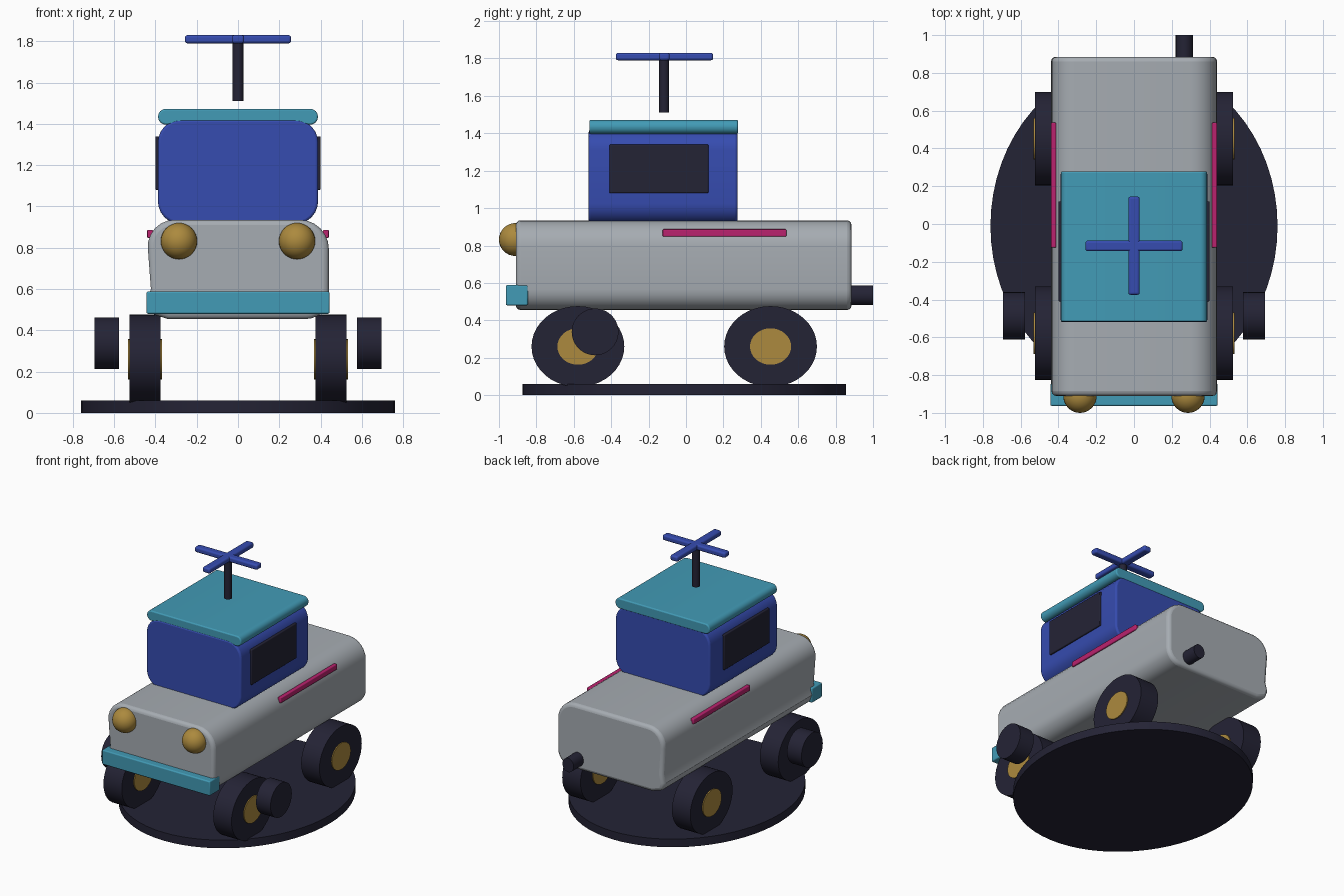
import bpy, bmesh, math
from mathutils import Vector

if "Cube" in bpy.data.objects:
    bpy.data.objects.remove(bpy.data.objects["Cube"], do_unlink=True)


def material(name, rgb):
    lin = [((c / 255 + 0.055) / 1.055) ** 2.4 for c in rgb] + [1]
    m = bpy.data.materials.new(name)
    m.use_nodes = True
    m.diffuse_color = lin
    m.node_tree.nodes["Principled BSDF"].inputs["Base Color"].default_value = lin
    return m


GREY = material("body grey", (166, 172, 178))
BLUE = material("cab blue", (54, 76, 176))
TEAL = material("trim teal", (66, 155, 182))
DARK = material("rubber dark", (36, 35, 53))
GOLD = material("lamp gold", (172, 138, 62))
PINK = material("stripe pink", (186, 34, 110))


def finish(bm, name, mat, bevel=0, segments=3):
    bmesh.ops.recalc_face_normals(bm, faces=bm.faces)
    mesh = bpy.data.meshes.new(name)
    bm.to_mesh(mesh)
    bm.free()
    mesh.materials.append(mat)
    ob = bpy.data.objects.new(name, mesh)
    bpy.context.collection.objects.link(ob)
    bpy.ops.object.select_all(action="DESELECT")
    ob.select_set(True)
    bpy.context.view_layer.objects.active = ob
    if bevel:
        mod = ob.modifiers.new("soft edges", "BEVEL")
        mod.width, mod.segments = bevel, segments
        mod.limit_method, mod.angle_limit = "ANGLE", math.radians(50)
    bpy.ops.object.shade_smooth_by_angle(angle=math.radians(35))
    return ob


def box(name, mat, lo, hi, bevel=0):
    lo, hi = Vector(lo), Vector(hi)
    bm = bmesh.new()
    bmesh.ops.create_cube(bm, size=1)
    for v in bm.verts:
        v.co = (lo + hi) / 2 + v.co * (hi - lo)
    return finish(bm, name, mat, bevel)


def cylinder(name, mat, centre, size, axis, segments=40):
    """Elliptical cylinder whose full extents are given by size."""
    bm = bmesh.new()
    bmesh.ops.create_cone(bm, cap_ends=True, segments=segments,
                          radius1=0.5, radius2=0.5, depth=1)
    for v in bm.verts:
        x, y, z = v.co
        p = {"x": (z, x, y), "y": (x, z, y), "z": (x, y, z)}[axis]
        v.co = Vector(centre) + Vector(p) * Vector(size)
    return finish(bm, name, mat)


def rounded(corners, steps=6):
    """Round each (x, z, radius) corner with a quadratic curve."""
    out, n = [], len(corners)
    for i, (x, z, r) in enumerate(corners):
        p = Vector((x, z))
        if not r:
            out.append(p)
            continue
        a = p + (Vector(corners[i - 1][:2]) - p).normalized() * r
        b = p + (Vector(corners[(i + 1) % n][:2]) - p).normalized() * r
        for k in range(steps + 1):
            t = k / steps
            # mix of curve and corner approximates a circular arc
            w = 2 * t * (1 - t) * math.sqrt(0.5)
            total = (1 - t) ** 2 + w + t * t
            out.append((a * (1 - t) ** 2 + p * w + b * t * t) / total)
    return out


def extrude(name, mat, corners, y0, y1, bevel):
    bm = bmesh.new()
    face = bm.faces.new([bm.verts.new((p.x, y0, p.y)) for p in rounded(corners)])
    new = bmesh.ops.extrude_face_region(bm, geom=[face])["geom"]
    for v in new:
        if isinstance(v, bmesh.types.BMVert):
            v.co.y = y1
    return finish(bm, name, mat, bevel)


# Ground disc
cylinder("base_disc", DARK, (0, -0.01, 0.03), (1.52, 1.73, 0.06), "z", 64)

# Main body, with a shallow ledge low on one side
extrude("body", GREY, [(0.44, 0.455, 0.11), (0.44, 0.935, 0.14),
                       (-0.447, 0.935, 0.14), (-0.422, 0.6, 0),
                       (-0.44, 0.54, 0), (-0.42, 0.48, 0), (-0.34, 0.455, 0)],
        -0.91, 0.885, 0.025)

# Cab and roof
extrude("cab", BLUE, [(0.388, 0.915, 0.11), (0.388, 1.42, 0.11),
                      (-0.388, 1.42, 0.11), (-0.388, 0.915, 0.11)],
        -0.52, 0.275, 0.012)
extrude("roof", TEAL, [(0.387, 1.397, 0.036), (0.387, 1.472, 0.036),
                       (-0.387, 1.472, 0.036), (-0.387, 1.397, 0.036)],
        -0.517, 0.278, 0.008)

# Rotor
cylinder("rotor_mast", DARK, (0, -0.117, 1.66), (0.054, 0.054, 0.3), "z", 24)
box("rotor_blade_across", BLUE, (-0.257, -0.144, 1.79), (0.257, -0.088, 1.83), 0.012)
box("rotor_blade_along", BLUE, (-0.03, -0.375, 1.79), (0.03, 0.145, 1.83), 0.012)

# Bumper and tailpipe
box("bumper", TEAL, (-0.443, -0.963, 0.48), (0.443, -0.845, 0.588), 0.008)
cylinder("tailpipe", DARK, (0.267, 0.9, 0.535), (0.092, 0.2, 0.104), "y", 24)

# Mirrored parts
for side, s in (("left", 1), ("right", -1)):
    for end, y in (("front", -0.578), ("rear", 0.452)):
        cylinder(f"{end}_{side}_wheel", DARK, (s * 0.45, y, 0.26),
                 (0.15, 0.496, 0.432), "x")
        cylinder(f"{end}_{side}_hub", GOLD, (s * 0.45, y, 0.26),
                 (0.164, 0.22, 0.195), "x", 32)
    cylinder(f"{side}_side_drum", DARK, (s * 0.635, -0.486, 0.338),
             (0.118, 0.25, 0.25), "x")
    box(f"{side}_window", DARK, (min(s * 0.375, s * 0.4), -0.41, 1.08),
        (max(s * 0.375, s * 0.4), 0.12, 1.34), 0.006)
    box(f"{side}_stripe", PINK, (min(s * 0.412, s * 0.44), -0.125, 0.847),
        (max(s * 0.412, s * 0.44), 0.537, 0.887), 0.006)
    bm = bmesh.new()
    bmesh.ops.create_uvsphere(bm, u_segments=32, v_segments=16, radius=0.088)
    bmesh.ops.translate(bm, verts=bm.verts, vec=(s * 0.286, -0.912, 0.832))
    finish(bm, f"{side}_headlight", GOLD)
